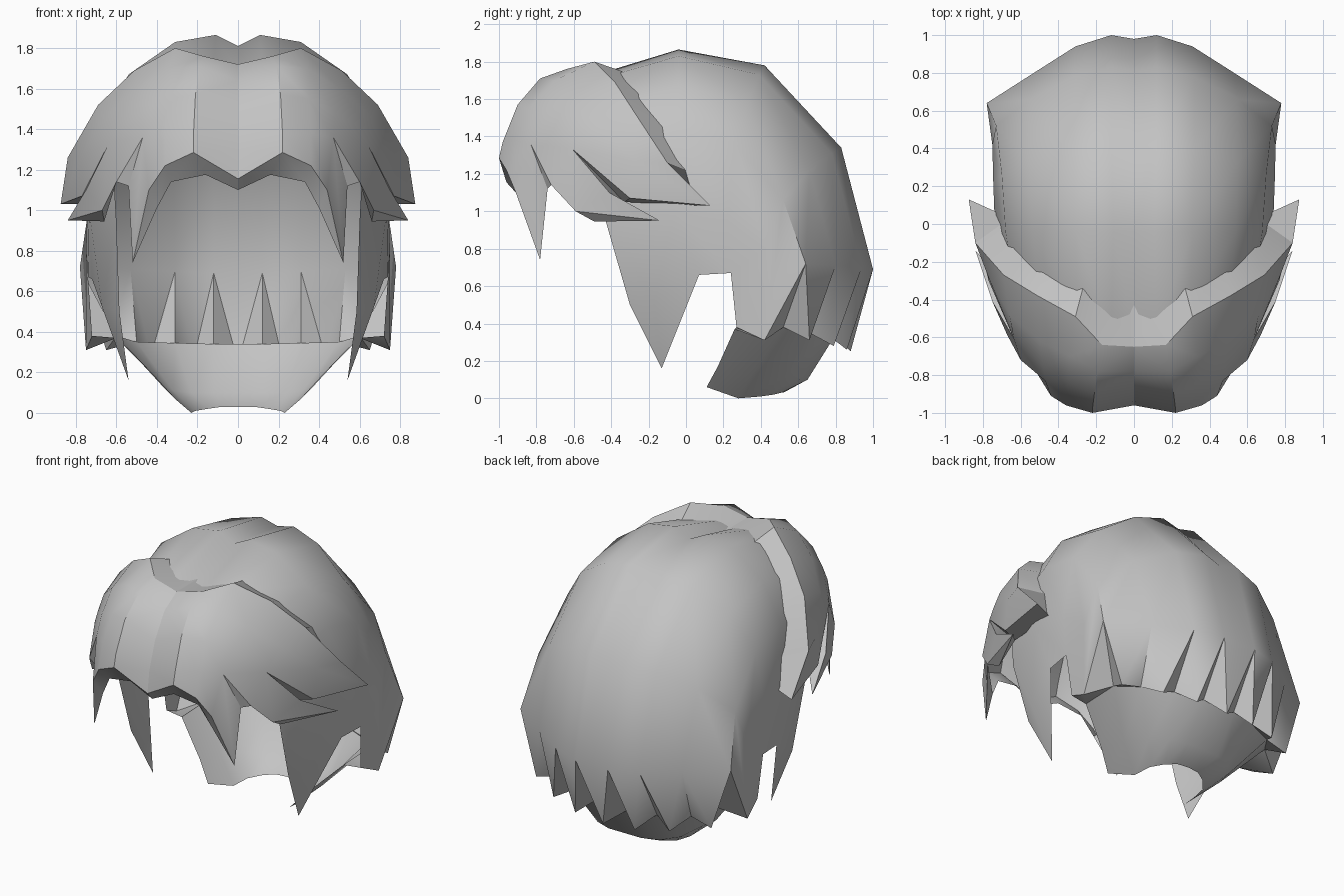
import bpy, bmesh, math
from mathutils import Vector

if "Cube" in bpy.data.objects:
    bpy.data.objects.remove(bpy.data.objects["Cube"], do_unlink=True)

mat = bpy.data.materials.new("hair_grey")
mat.use_nodes = True
GREY = (0.55, 0.55, 0.55, 1)
mat.diffuse_color = GREY
bsdf = mat.node_tree.nodes["Principled BSDF"]
bsdf.inputs["Base Color"].default_value = GREY
bsdf.inputs["Roughness"].default_value = 0.7


def grid(columns):
    """Quads between neighbouring columns of points."""
    return [(a[i], a[i + 1], b[i + 1], b[i])
            for a, b in zip(columns, columns[1:]) for i in range(len(a) - 1)]


def build(name, faces, limit, centre=(0, 0, 0.9), part_line=False):
    """Mirror left-side faces to the right, weld, and shade smooth below an angle."""
    bm = bmesh.new()
    for side in (1, -1):
        for face in faces:
            bm.faces.new([bm.verts.new((side * x, y, z)) for x, y, z in face])
    bmesh.ops.remove_doubles(bm, verts=bm.verts, dist=0.002)
    bmesh.ops.recalc_face_normals(bm, faces=bm.faces)
    c = Vector(centre)
    if sum((f.calc_center_median() - c).dot(f.normal) * f.calc_area() for f in bm.faces) < 0:
        bmesh.ops.reverse_faces(bm, faces=bm.faces)
    for f in bm.faces:
        f.smooth = True
    for e in bm.edges:
        middle = all(abs(v.co.x) < 0.003 for v in e.verts)
        e.smooth = e.calc_face_angle(0) < math.radians(limit) and not (part_line and middle)
    mesh = bpy.data.meshes.new(name)
    bm.to_mesh(mesh)
    bm.free()
    mesh.materials.append(mat)
    ob = bpy.data.objects.new(name, mesh)
    bpy.context.collection.objects.link(ob)
    return ob


# Main cap: lines running from the fringe over the crown to the nape
cap = [
    [(0, -.60, 1.68), (0, -.04, 1.81), (0, .42, 1.75), (0, .81, 1.32), (0, .98, .70)],
    [(.12, -.58, 1.70), (.11, -.04, 1.865), (.12, .42, 1.78), (.12, .83, 1.34), (.12, 1.0, .69)],
    [(.30, -.42, 1.72), (.31, -.04, 1.83), (.32, .39, 1.73), (.32, .78, 1.31), (.31, .94, .70)],
    [(.50, -.42, 1.55), (.54, -.04, 1.67), (.55, .33, 1.58), (.55, .66, 1.22), (.53, .80, .71)],
    [(.62, -.42, 1.30), (.68, -.04, 1.42), (.70, .26, 1.36), (.73, .52, 1.06), (.78, .64, .72)],
]
faces = grid(cap)

# Side of the cap, ear notch and pointed sideburn
s0, s1, s2, s3 = (.60, -.43, .95), (.735, -.06, 1.0), (.745, .22, .95), (.75, .42, .80)
ear_front, ear_back, ear_low = (.72, .07, .66), (.74, .24, .67), (.72, .27, .38)
burn_mid, burn_front, burn_tip = (.67, -.17, .52), (.585, -.30, .5), (.54, -.13, .16)
tips = [(0, .88, .25), (.22, .86, .26), (.43, .79, .28), (.65, .66, .31), (.75, .42, .31)]
faces += grid([cap[4][:4], [s0, s1, s2, s3]])
faces += [(cap[4][3], cap[4][4], tips[4], s3),
          (s1, s2, ear_back, ear_front), (s2, s3, ear_back),
          (s3, tips[4], ear_low, ear_back),
          (s0, s1, burn_mid, burn_front), (s1, ear_front, burn_mid),
          (burn_mid, ear_front, burn_tip), (burn_front, burn_mid, burn_tip)]

# Pleated points along the back hem, folding in to the nape ring
ring = [(0, .80, .34), (.12, .80, .34), (.31, .75, .345), (.50, .66, .35),
        (.60, .52, .38), (.60, .26, .37)]
for i in range(5):
    if i < 4:
        faces.append((cap[i][4], tips[i], cap[i + 1][4]))
        faces.append((cap[i + 1][4], tips[i], ring[i + 1]))
        faces.append((cap[i + 1][4], ring[i + 1], tips[i + 1]))
    faces.append((tips[i], ring[i], ring[i + 1]))
faces.append((tips[4], ring[5], ear_low))
build("back_hair", faces, 45)

# Nape hair: tapering open bowl under the pleats
middle = [(0, .65, .10), (.12, .65, .10), (.23, .61, .10), (.32, .52, .11),
          (.38, .36, .14), (.40, .17, .17)]
lower = [(0, .52, .03), (.08, .51, .03), (.15, .47, .02), (.21, .40, .01),
         (.23, .28, 0), (.30, .11, .06)]
build("nape_hair", grid([ring, middle, lower]), 40, (0, .3, .4))

# Fringe: parted front panel, columns from the top edge down
fr = [
    [(0, -.65, 1.72), (0, -.78, 1.64), (0, -.88, 1.48), (0, -.94, 1.30), (0, -.96, 1.155)],
    [(.17, -.64, 1.76), (.19, -.78, 1.71), (.21, -.90, 1.57), (.22, -.98, 1.37), (.22, -1.0, 1.285)],
    [(.31, -.49, 1.80), (.34, -.70, 1.70), (.35, -.84, 1.55), (.36, -.92, 1.38), (.36, -.96, 1.22)],
]
c3 = [(.51, -.38, 1.69), (.50, -.62, 1.60), (.48, -.76, 1.48), (.47, -.83, 1.36)]
c4 = [(.69, -.27, 1.52), (.66, -.48, 1.46), (.645, -.56, 1.39), (.635, -.61, 1.335)]
notch_a, notch_b = c3[3], c4[3]
faces = grid(fr) + grid([fr[2][:4], c3, c4])

# Front lock hanging beside the face
f1, f1_in = (.44, -.91, 1.10), (.40, -.86, 1.01)
f_tip, f_back = (.52, -.78, .74), (.54, -.74, 1.12)
faces += [(fr[2][3], fr[2][4], f1, notch_a), (notch_a, f1, f_tip), (notch_a, f_tip, f_back),
          (f1, f1_in, f_tip), (f1_in, f_back, f_tip)]

# Lower side lock sweeping back
l1, l2, l_mid = (.60, -.72, 1.14), (.67, -.59, 1.0), (.75, -.41, 1.10)
l_tip, l_in, fold = (.84, -.14, .95), (.66, -.49, .945), (.67, -.33, 1.05)
faces += [(notch_a, f_back, l1), (notch_a, l1, notch_b), (notch_b, l1, l2),
          (notch_b, l2, l_mid), (l_mid, l2, l_tip), (l2, l_in, l_tip), (l1, l_in, l2),
          (notch_b, l_mid, fold), (l_mid, l_tip, fold), (l_in, fold, l_tip)]

# Upper side lock, the longest tip
u_edge, u_mid, u_low, u_tip = (.84, -.10, 1.26), (.775, -.27, 1.27), (.77, -.30, 1.07), (.875, .13, 1.03)
u_in = (.72, .06, 1.03)
faces += [(c4[0], c4[1], u_mid, u_edge), (c4[1], c4[2], notch_b, u_mid), (notch_b, u_low, u_mid),
          (u_mid, u_low, u_tip, u_edge), (notch_b, fold, u_low), (u_low, fold, u_in, u_tip)]

# Top rim sinking into the cap, and turned-in lower edge
top = [fr[0][0], fr[1][0], fr[2][0], c3[0], c4[0], u_edge, u_tip]
sunk = [(0, -.42, 1.72), (.17, -.36, 1.72), (.25, -.26, 1.72), (.46, -.15, 1.58),
        (.60, -.02, 1.40), (.70, 0, 1.22), u_in]
hem = [c[4] for c in fr] + [f1]
hem_in = [(0, -.91, 1.10), (.16, -.91, 1.175), (.33, -.89, 1.14), f1_in]
faces += grid([top[:6], sunk[:6]]) + [(u_edge, u_tip, u_in, sunk[5])]
faces += grid([hem, hem_in])
build("fringe", faces, 31, (0, -.2, 1.1), part_line=True)
